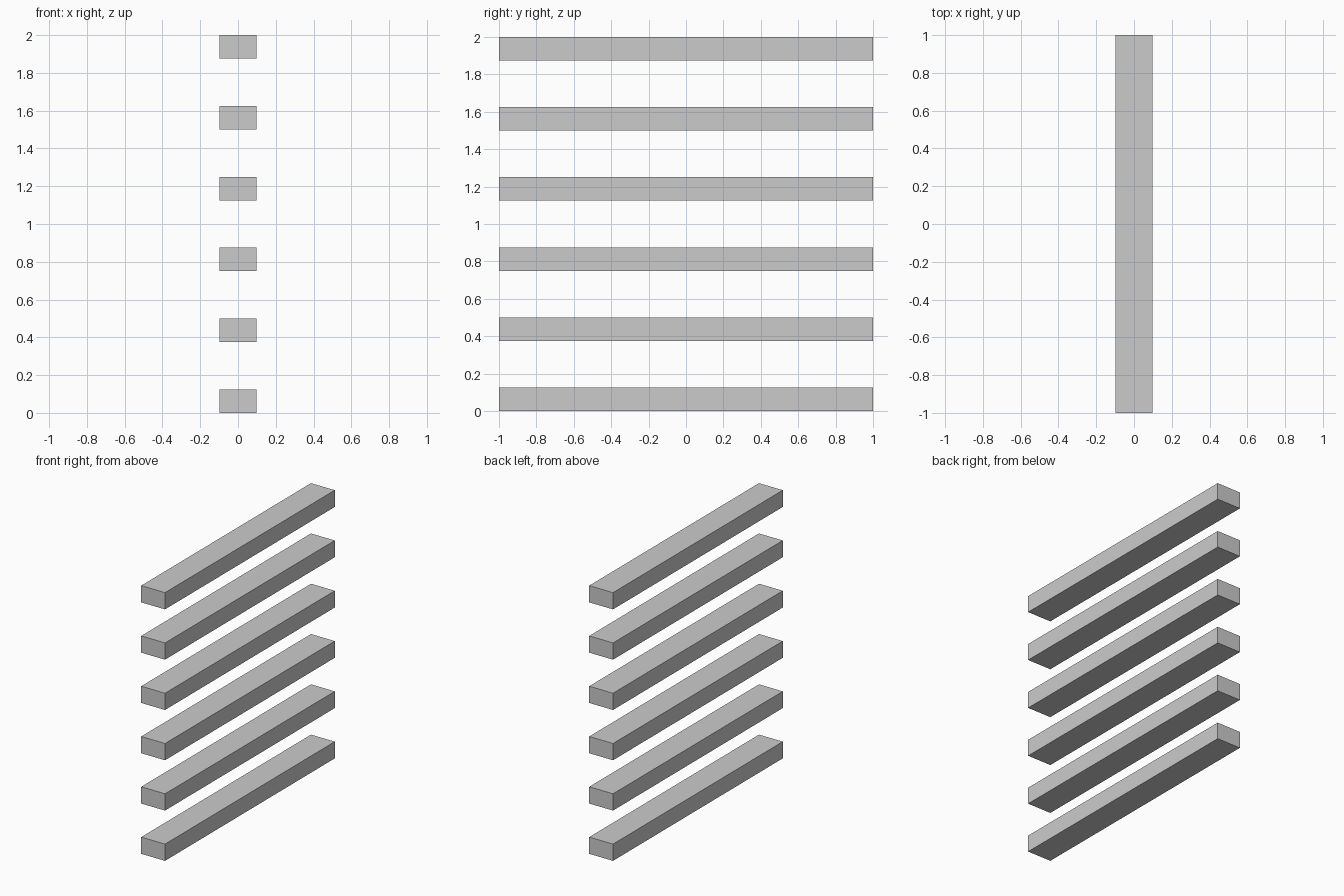
import bpy

if "Cube" in bpy.data.objects:
    bpy.data.objects.remove(bpy.data.objects["Cube"])

COUNT = 6
WIDTH, LENGTH, HEIGHT = 0.196, 2.0, 0.125
PITCH = (2.0 - HEIGHT) / (COUNT - 1)


def add_slat(name, z_bottom):
    bpy.ops.mesh.primitive_cube_add(size=1, location=(0, 0, z_bottom + HEIGHT / 2))
    slat = bpy.context.object
    slat.name = name
    slat.scale = (WIDTH, LENGTH, HEIGHT)
    bpy.ops.object.transform_apply(location=False, rotation=False, scale=True)
    return slat


# Evenly spaced stack of horizontal slats
for i in range(COUNT):
    add_slat(f"slat_{i + 1}", i * PITCH)
